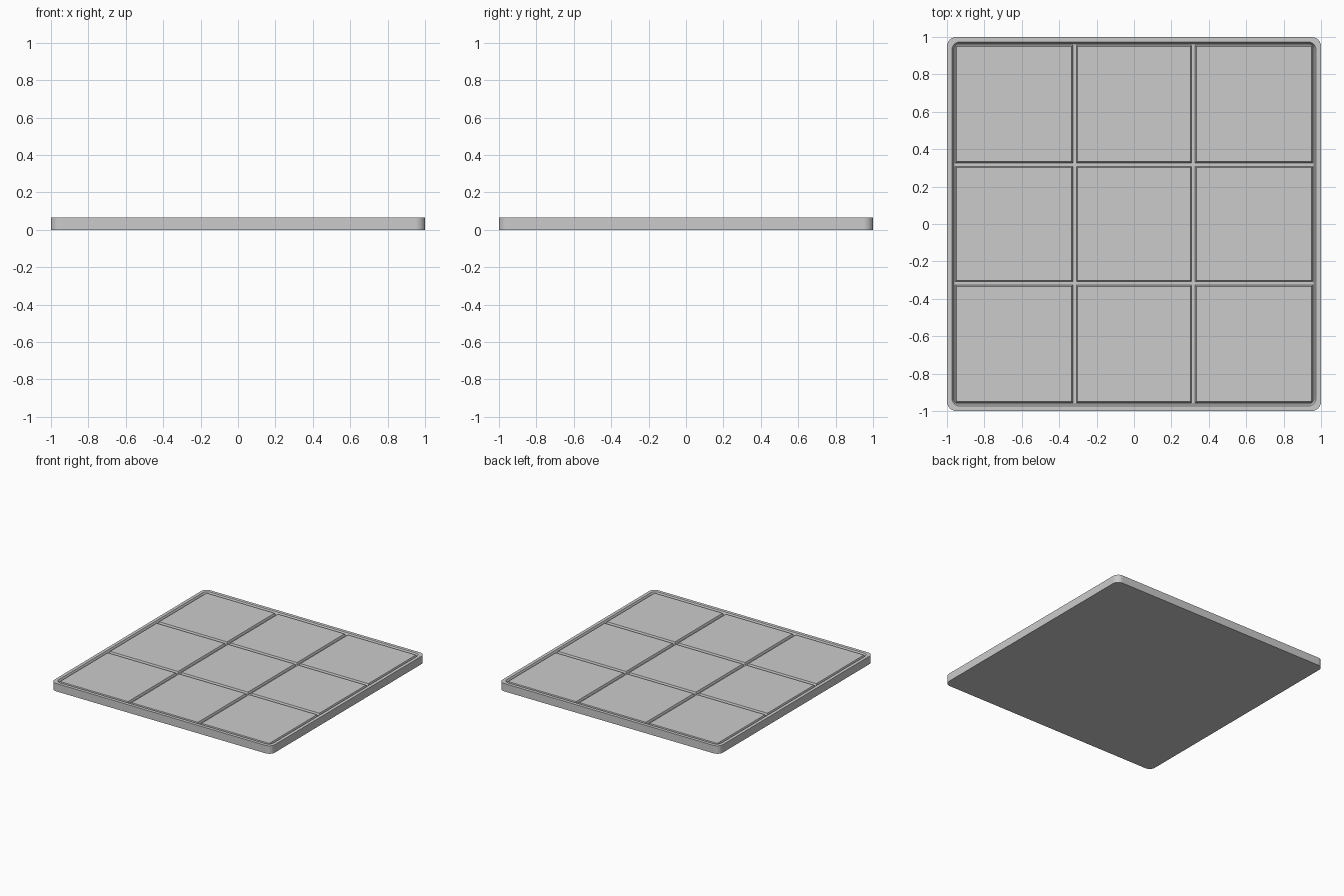
import bpy, bmesh, math

if "Cube" in bpy.data.objects:
    bpy.data.objects.remove(bpy.data.objects["Cube"])

H = 0.065      # rim height
TILE = 0.062   # height of raised tiles
FLOOR = 0.045  # bottom of the grooves


def ring(bm, half, r, z, seg=6):
    """Rounded square loop of vertices."""
    out = []
    for k in range(4):
        a0 = k * math.pi / 2
        sx = 1 if k in (0, 3) else -1
        sy = 1 if k in (0, 1) else -1
        for i in range(seg + 1):
            a = a0 + i / seg * math.pi / 2
            out.append(bm.verts.new((sx * (half - r) + r * math.cos(a),
                                     sy * (half - r) + r * math.sin(a), z)))
    return out


def finish(bm, name):
    bmesh.ops.recalc_face_normals(bm, faces=bm.faces[:])
    me = bpy.data.meshes.new(name)
    bm.to_mesh(me)
    bm.free()
    ob = bpy.data.objects.new(name, me)
    bpy.context.collection.objects.link(ob)
    return ob


# tray with rounded rim and sloped inner wall
bm = bmesh.new()
loops = [ring(bm, *p) for p in ((1, .05, 0), (1, .05, H), (.973, .04, H), (.963, .03, FLOOR))]
for a, b in zip(loops, loops[1:]):
    n = len(a)
    for i in range(n):
        bm.faces.new((a[i], a[(i + 1) % n], b[(i + 1) % n], b[i]))
bm.faces.new(loops[0])
bm.faces.new(loops[-1])
finish(bm, "tray")

# nine raised tiles separated by grooves, with sloped edges
cuts = [(-.953, -.33), (-.305, .305), (.33, .953)]
S = 0.006
for i, (x0, x1) in enumerate(cuts):
    for j, (y0, y1) in enumerate(cuts):
        bm = bmesh.new()
        def quad(s, z):
            return [bm.verts.new(p) for p in ((x0 + s, y0 + s, z), (x1 - s, y0 + s, z),
                                              (x1 - s, y1 - s, z), (x0 + s, y1 - s, z))]
        lo, hi = quad(-S / 2, FLOOR), quad(S / 2, TILE)
        for k in range(4):
            bm.faces.new((lo[k], lo[(k + 1) % 4], hi[(k + 1) % 4], hi[k]))
        bm.faces.new(hi)
        bm.faces.new(lo)
        finish(bm, f"tile_{i}_{j}")
